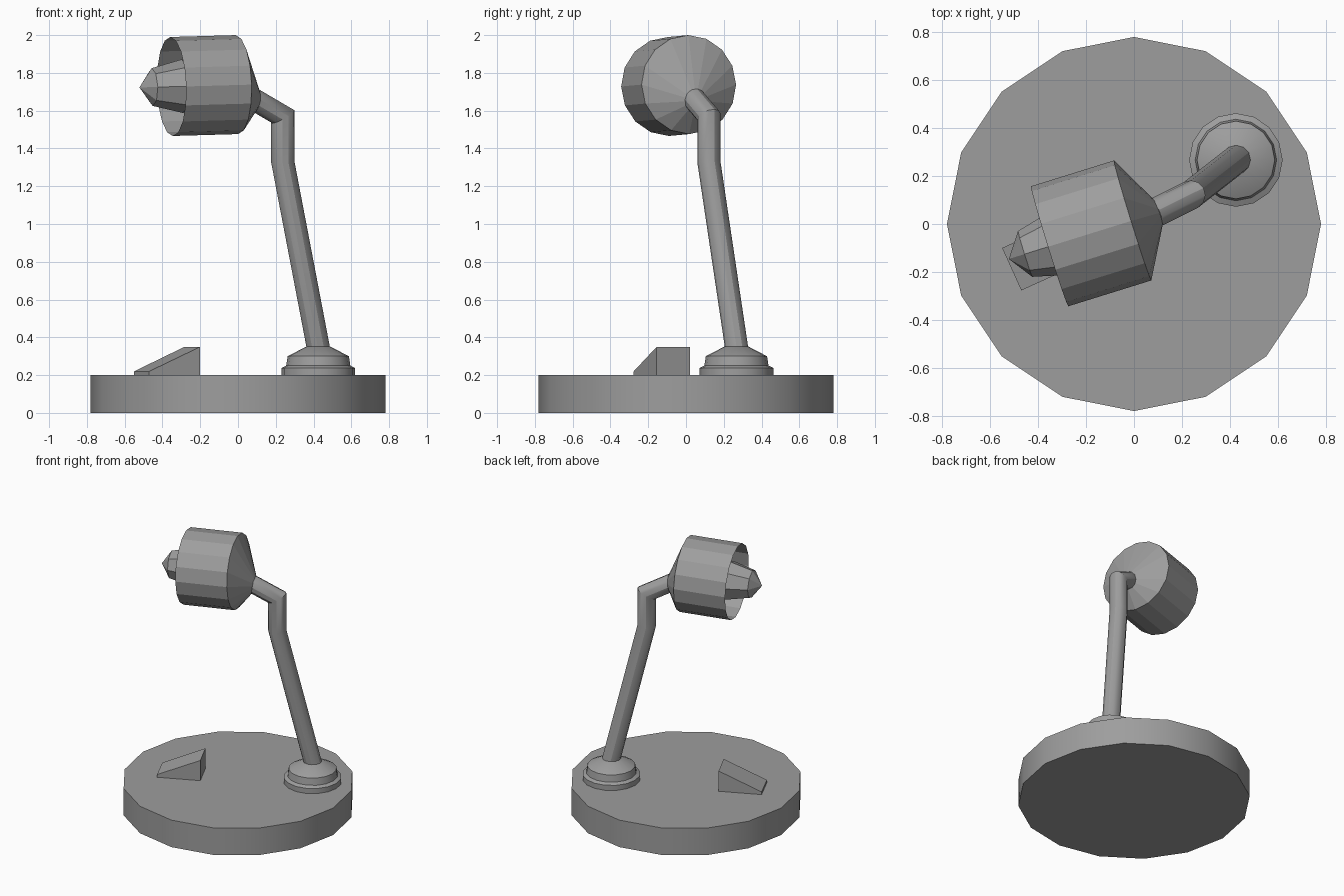
import bpy, bmesh, math
from mathutils import Vector

if "Cube" in bpy.data.objects:
    bpy.data.objects.remove(bpy.data.objects["Cube"])

# One dark grey for the whole lamp
grey = bpy.data.materials.new("dark_grey")
grey.diffuse_color = (0.34, 0.34, 0.34, 1)
grey.use_nodes = True
grey.node_tree.nodes["Principled BSDF"].inputs["Base Color"].default_value = grey.diffuse_color


def finish(bm, name):
    bmesh.ops.recalc_face_normals(bm, faces=bm.faces[:])
    mesh = bpy.data.meshes.new(name)
    bm.to_mesh(mesh)
    bm.free()
    mesh.materials.append(grey)
    obj = bpy.data.objects.new(name, mesh)
    bpy.context.collection.objects.link(obj)
    return obj


def smooth(obj):
    bpy.ops.object.select_all(action='DESELECT')
    obj.select_set(True)
    bpy.context.view_layer.objects.active = obj
    bpy.ops.object.shade_smooth_by_angle(angle=math.radians(30))


def circle(centre, axis, radius, sides):
    axis = axis.normalized()
    up = Vector((0, 0, 1)) if abs(axis.z) < 0.8 else Vector((1, 0, 0))
    u = (up - axis * up.dot(axis)).normalized()
    v = axis.cross(u)
    return [centre + radius * (u * math.cos(a) + v * math.sin(a))
            for a in (2 * math.pi * i / sides for i in range(sides))]


def loft(name, rings, cap_start=True, cap_end=True):
    bm = bmesh.new()
    loops = [[bm.verts.new(p) for p in ring] for ring in rings]
    n = len(loops[0])
    for a, b in zip(loops, loops[1:]):
        for i in range(n):
            j = (i + 1) % n
            bm.faces.new((a[i], a[j], b[j], b[i]))
    if cap_start:
        bm.faces.new(loops[0][::-1])
    if cap_end:
        bm.faces.new(loops[-1])
    bmesh.ops.remove_doubles(bm, verts=bm.verts[:], dist=0.0005)
    return finish(bm, name)


def lathe(name, x, y, profile, sides=16):
    up = Vector((0, 0, 1))
    return loft(name, [circle(Vector((x, y, z)), up, r, sides) for r, z in profile])


def tube(name, path, radius, sides=12):
    # slide one cross-section along the path so corners are mitred
    pts = [Vector(p) for p in path]
    dirs = [(b - a).normalized() for a, b in zip(pts, pts[1:])]
    ring = circle(pts[0], dirs[0], radius, sides)
    rings = [ring]
    for i, d in enumerate(dirs):
        plane = (d + dirs[i + 1]) if i + 1 < len(dirs) else d
        ring = [p + d * ((pts[i + 1] - p).dot(plane) / d.dot(plane)) for p in ring]
        rings.append(ring)
    return loft(name, rings)


# Round base and stepped collar
smooth(lathe("base", 0, 0, [(0.78, 0), (0.78, 0.2)]))
smooth(lathe("collar", 0.425, 0.267, [(0.195, 0.2), (0.195, 0.238), (0.17, 0.25),
                                      (0.162, 0.3), (0.062, 0.352)]))

# Bent arm
smooth(tube("arm", [(0.428, 0.27, 0.33), (0.237, 0.121, 1.33), (0.237, 0.121, 1.57),
                    (0.08, 0.043, 1.662)], 0.061))

# Open lamp shade with an off-centre cone at the back
axis = Vector((0.347, 0.108, 0.01)).normalized()
mouth = Vector((-0.352, -0.093, 1.728))
back = mouth + axis * 0.363
neck = Vector((0.108, 0.047, 1.667))
loft("shade", [circle(mouth, axis, 0.262, 16), circle(back, axis, 0.262, 16),
               circle(neck, axis, 0.045, 16)], cap_start=False)

# Pointed bulb inside the shade
bulb_profile = [(-0.178, 0.0001), (-0.107, 0.1), (0.06, 0.142), (0.17, 0.09),
                (0.25, 0.055), (0.37, 0.055)]
loft("bulb", [circle(mouth + axis * t, axis, r, 8) for t, r in bulb_profile],
     cap_start=False)

# Wedge switch on the base
outline = [(-0.55, -0.1, 0.22), (-0.47, -0.277, 0.22), (-0.2, -0.155, 0.35), (-0.283, 0.022, 0.35)]
loft("switch", [[Vector((x, y, 0.19)) for x, y, z in outline],
                [Vector(p) for p in outline]])
